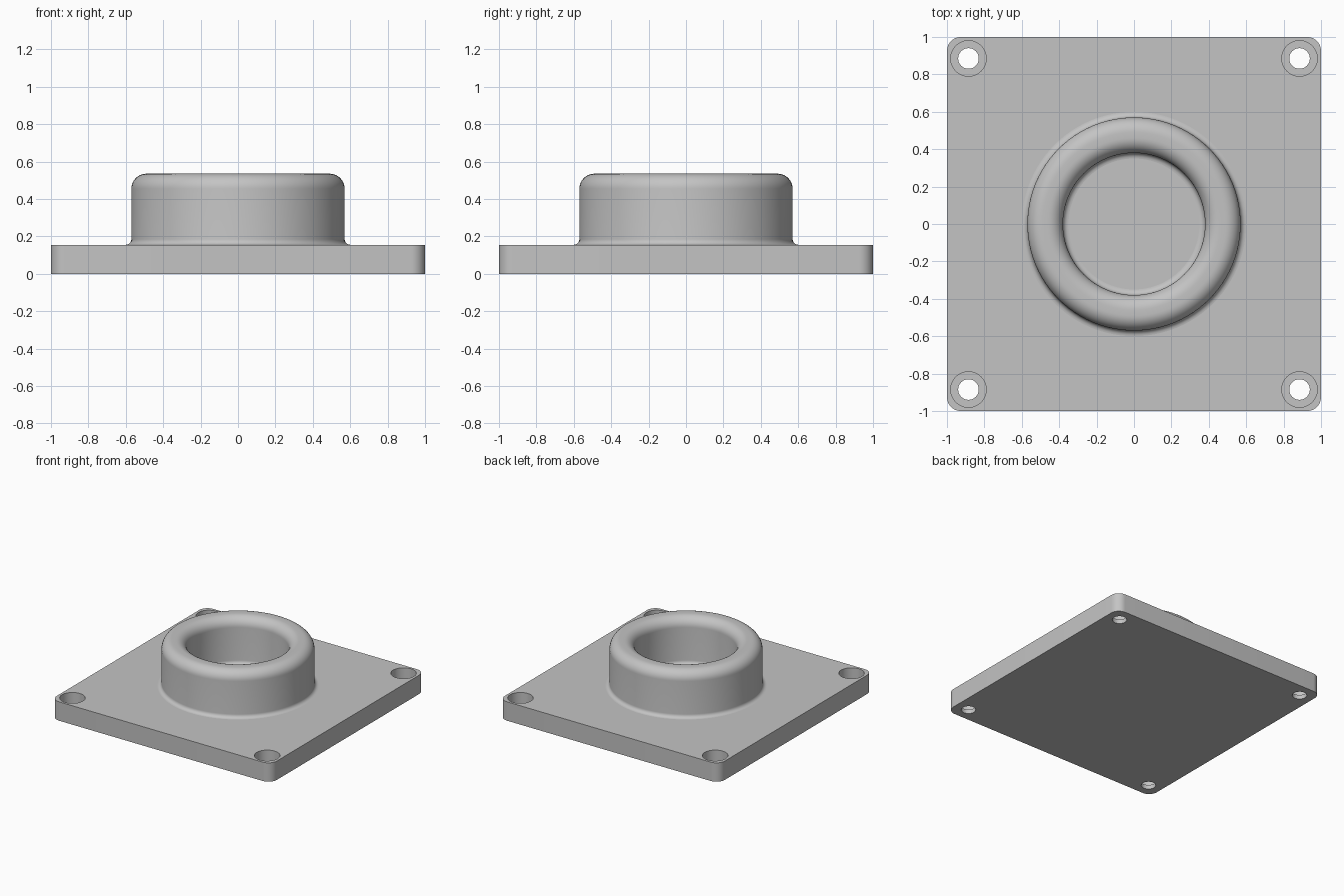
import bpy
import bmesh
from math import sin, cos, pi, radians

if "Cube" in bpy.data.objects:
    bpy.data.objects.remove(bpy.data.objects["Cube"])

PLATE_TOP = 0.155
RING_TOP = 0.535
OUTER, INNER = 0.57, 0.38
ROUND, FILLET = 0.08, 0.03
HOLE_POS = 0.885

grey = bpy.data.materials.new("grey metal")
grey.use_nodes = True
colour = (0.55, 0.55, 0.55, 1)
grey.diffuse_color = colour
grey.node_tree.nodes["Principled BSDF"].inputs["Base Color"].default_value = colour


def make_object(name, bm):
    bmesh.ops.recalc_face_normals(bm, faces=bm.faces)
    mesh = bpy.data.meshes.new(name)
    bm.to_mesh(mesh)
    bm.free()
    obj = bpy.data.objects.new(name, mesh)
    bpy.context.collection.objects.link(obj)
    mesh.materials.append(grey)
    return obj


def smooth(obj):
    bpy.ops.object.select_all(action='DESELECT')
    obj.select_set(True)
    bpy.context.view_layer.objects.active = obj
    bpy.ops.object.shade_smooth_by_angle(angle=radians(35))


def arc(cx, cz, r, start, end, steps=10):
    angles = [radians(start + (end - start) * i / steps) for i in range(steps + 1)]
    return [(cx + r * cos(a), cz + r * sin(a)) for a in angles]


def lathe(name, profile, steps):
    """Spin an (r, z) profile round the z axis."""
    bm = bmesh.new()
    verts = [bm.verts.new((r, 0, z)) for r, z in profile]
    edges = [bm.edges.new(pair) for pair in zip(verts, verts[1:] + verts[:1])]
    bmesh.ops.spin(bm, geom=verts + edges, axis=(0, 0, 1), cent=(0, 0, 0),
                   angle=2 * pi, steps=steps)
    bmesh.ops.remove_doubles(bm, verts=bm.verts, dist=1e-5)
    return make_object(name, bm)


# Square plate with rounded vertical corners
bm = bmesh.new()
bmesh.ops.create_cube(bm, size=1)
for v in bm.verts:
    v.co = (v.co.x * 2, v.co.y * 2, (v.co.z + 0.5) * PLATE_TOP)
upright = [e for e in bm.edges if abs(e.verts[0].co.z - e.verts[1].co.z) > 0.1]
bmesh.ops.bevel(bm, geom=upright, offset=0.075, segments=10, profile=0.5,
                affect='EDGES')
plate = make_object("base_plate", bm)

# Counterbored screw holes in the four corners
step_z = 0.035
stepped = [(0, -0.05), (0.055, -0.05), (0.055, step_z),
           (0.095, step_z), (0.095, PLATE_TOP + 0.05), (0, PLATE_TOP + 0.05)]
bpy.context.view_layer.objects.active = plate
for sx in (-1, 1):
    for sy in (-1, 1):
        cutter = lathe("hole_cutter", stepped, 48)
        cutter.location = (sx * HOLE_POS, sy * HOLE_POS, 0)
        cutter.hide_render = True
        mod = plate.modifiers.new("screw_hole", 'BOOLEAN')
        mod.operation = 'DIFFERENCE'
        mod.solver = 'EXACT'
        mod.object = cutter
        bpy.ops.object.modifier_apply(modifier=mod.name)
        bpy.data.objects.remove(cutter)
smooth(plate)

# Raised collar with a rounded rim and small fillets where it meets the plate
foot = PLATE_TOP + FILLET
rim = RING_TOP - ROUND
profile = (arc(OUTER + FILLET, foot, FILLET, 270, 180, 6)
           + arc(OUTER - ROUND, rim, ROUND, 0, 90)
           + arc(INNER + ROUND, rim, ROUND, 90, 180)
           + arc(INNER - FILLET, foot, FILLET, 0, -90, 6))
# The underside sits just inside the plate
profile += [(INNER - FILLET, PLATE_TOP - 0.01), (OUTER + FILLET, PLATE_TOP - 0.01)]
smooth(lathe("collar", profile, 96))
